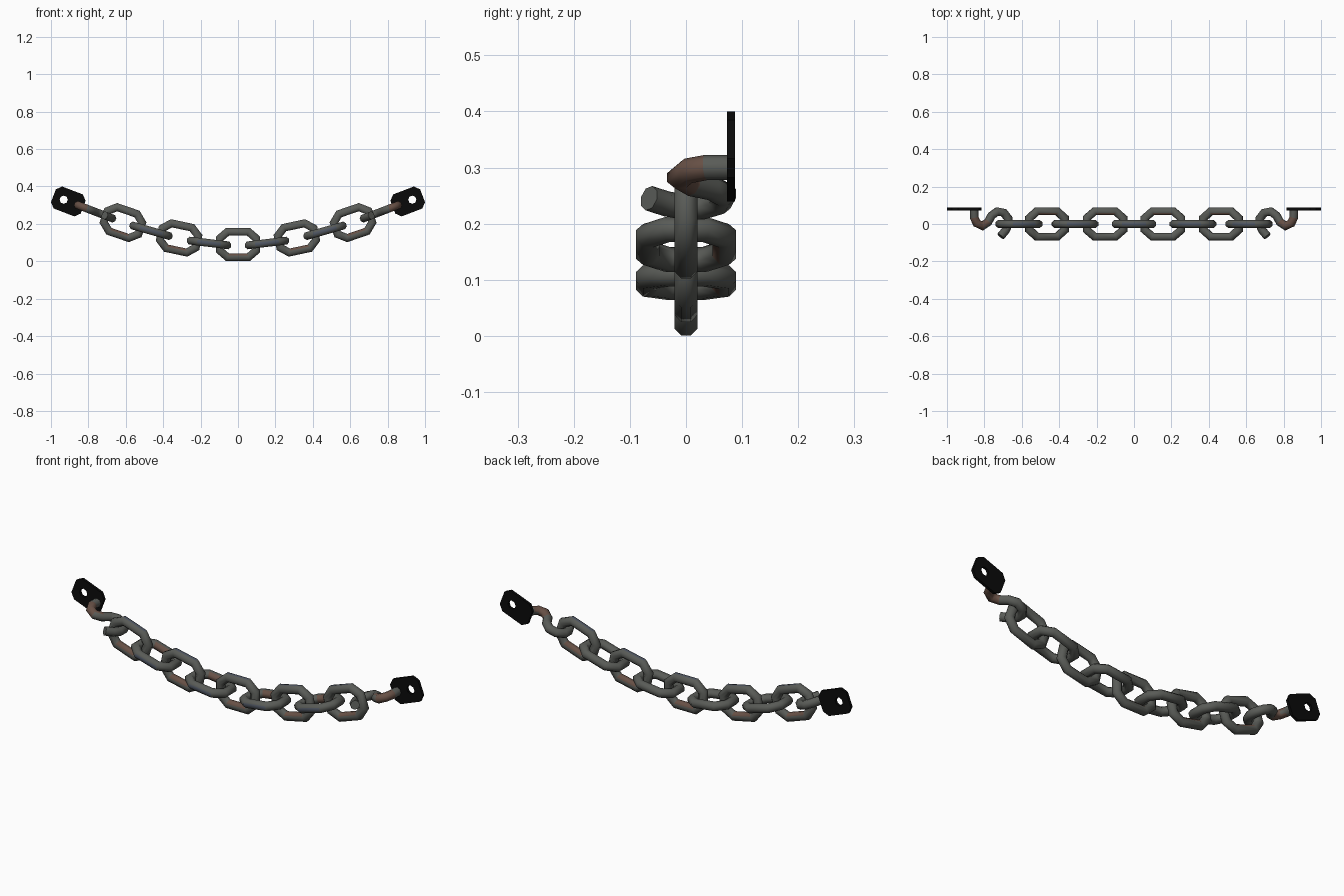
import bpy, bmesh, math
from mathutils import Matrix, Vector

cube = bpy.data.objects.get("Cube")
if cube:
    bpy.data.objects.remove(cube)


def material(name, rgb):
    m = bpy.data.materials.new(name)
    m.use_nodes = True
    m.diffuse_color = (*rgb, 1)
    bsdf = m.node_tree.nodes["Principled BSDF"]
    bsdf.inputs["Base Color"].default_value = (*rgb, 1)
    bsdf.inputs["Roughness"].default_value = 0.8
    return m


steel = material("dark steel", (0.10, 0.105, 0.095))
rust = material("rusty steel", (0.135, 0.08, 0.06))
blued = material("blued steel", (0.08, 0.095, 0.125))
black = material("black plate", (0.003, 0.003, 0.003))

TUBE = 0.0225
SIDES = 8


def frame(xaxis, yaxis, origin):
    """Matrix from two axes and an origin."""
    x, y = Vector(xaxis), Vector(yaxis)
    m = Matrix((x, y, x.cross(y))).transposed().to_4x4()
    m.translation = origin
    return m


def finish(name, bm, matrix, mats):
    bm.transform(matrix)
    bmesh.ops.recalc_face_normals(bm, faces=bm.faces)
    mesh = bpy.data.meshes.new(name)
    bm.to_mesh(mesh)
    bm.free()
    for m in mats:
        mesh.materials.append(m)
    ob = bpy.data.objects.new(name, mesh)
    bpy.context.collection.objects.link(ob)
    return ob


def smooth(ob):
    bpy.ops.object.select_all(action='DESELECT')
    ob.select_set(True)
    bpy.context.view_layer.objects.active = ob
    bpy.ops.object.shade_smooth_by_angle(angle=math.radians(50))


def sweep(path, closed):
    """Mitred octagonal tube along a flat path."""
    bm = bmesh.new()
    pts = [Vector(p) for p in path]
    n = len(pts)
    rings = []
    for i, p in enumerate(pts):
        a = pts[i - 1] if closed or i else None
        b = pts[(i + 1) % n] if closed or i < n - 1 else None
        d0 = (p - a).normalized() if a is not None else (b - p).normalized()
        d1 = (b - p).normalized() if b is not None else d0
        t = (d0 + d1).normalized()
        side = Vector((-t.y, t.x)) / t.dot(d0)
        ring = []
        for k in range(SIDES):
            w = 2 * math.pi * (k + 0.5) / SIDES
            q = p + side * TUBE * math.cos(w)
            ring.append(bm.verts.new((q.x, q.y, TUBE * math.sin(w))))
        rings.append(ring)
    for i in range(n if closed else n - 1):
        r, s = rings[i], rings[(i + 1) % n]
        for k in range(SIDES):
            j = (k + 1) % SIDES
            bm.faces.new((r[k], r[j], s[j], s[k]))
    if not closed:
        bm.faces.new(rings[0])
        bm.faces.new(rings[-1])
    return bm


# Chain links: chamfered loops, tinted on the two long bars
def link(name, x, z, tilt, upright):
    d = Vector((math.cos(tilt), 0, math.sin(tilt)))
    up = Vector((-math.sin(tilt), 0, math.cos(tilt)))
    hx, hy, fx, fy = 0.098, 0.068, 0.056, 0.032
    loop = [(hx, -fy), (hx, fy), (fx, hy), (-fx, hy),
            (-hx, fy), (-hx, -fy), (-fx, -hy), (fx, -hy)]
    bm = sweep(loop, True)
    bm.normal_update()
    for f in bm.faces:
        c = f.calc_center_median()
        if abs(c.x) < 0.02:
            outward = abs(c.y) - hy
            if c.y < 0 and outward < -0.012:
                f.material_index = 1
            elif c.y > 0 and outward > 0.018:
                f.material_index = 2
    yaxis = up if upright else Vector((0, -1, 0))
    smooth(finish(name, bm, frame(d, yaxis, (x, 0, z)), [steel, rust, blued]))


link("upright_link_center", 0, 0.09, 0, True)
LINKS = [(0.155, 0.098, 7, False), (0.315, 0.125, 12, True),
         (0.465, 0.163, 16, False), (0.615, 0.207, 19, True)]
SLOPE = math.radians(21)
HOOK = [(0, 0.08), (0, 0.035), (-0.016, 0.004), (-0.048, -0.01), (-0.08, 0.01),
        (-0.10, 0.045), (-0.133, 0.067), (-0.17, 0.06), (-0.195, 0.03),
        (-0.195, -0.005), (-0.18, -0.035), (-0.152, -0.066)]


def hook(name, s):
    bm = sweep(HOOK, False)
    for f in bm.faces:
        c = f.calc_center_median()
        if c.x > -0.07 and c.y < 0.03:
            f.material_index = 1
    d = (s * math.cos(SLOPE), 0, math.sin(SLOPE))
    smooth(finish(name, bm, frame(d, (0, 1, 0), (s * 0.855, 0, 0.30)), [steel, rust]))


# Wall plate: clipped rectangle with a round screw hole
def plate(name, s):
    hx, hy, c, t = 0.085, 0.063, 0.026, 0.007
    outer = [(hx, hy - c), (hx - c, hy), (c - hx, hy), (-hx, hy - c),
             (-hx, c - hy), (c - hx, -hy), (hx - c, -hy), (hx, c - hy)]
    hole = [(0.026 + 0.022 * math.cos(a), 0.022 * math.sin(a))
            for a in (math.pi * (k + 0.5) / 4 for k in range(8))]
    bm = bmesh.new()
    rings = [[bm.verts.new((x, y, z)) for x, y in shape]
             for shape, z in ((outer, t), (outer, -t), (hole, -t), (hole, t))]
    for i in range(4):
        r, q = rings[i], rings[(i + 1) % 4]
        for k in range(8):
            j = (k + 1) % 8
            bm.faces.new((r[k], r[j], q[j], q[k]))
    d = (s * math.cos(SLOPE), 0, math.sin(SLOPE))
    up = (-s * math.sin(SLOPE), 0, math.cos(SLOPE))
    finish(name, bm, frame(d, up, (s * 0.9075, 0.08, 0.32)), [black])


# Both halves of the hanging chain
for s, side in ((1, "left"), (-1, "right")):
    for i, (x, z, deg, upright) in enumerate(LINKS):
        kind = "upright_link" if upright else "flat_link"
        link(f"{kind}_{side}_{i + 1}", s * x, z, s * math.radians(deg), upright)
    hook(f"hook_{side}", s)
    plate(f"wall_plate_{side}", s)
